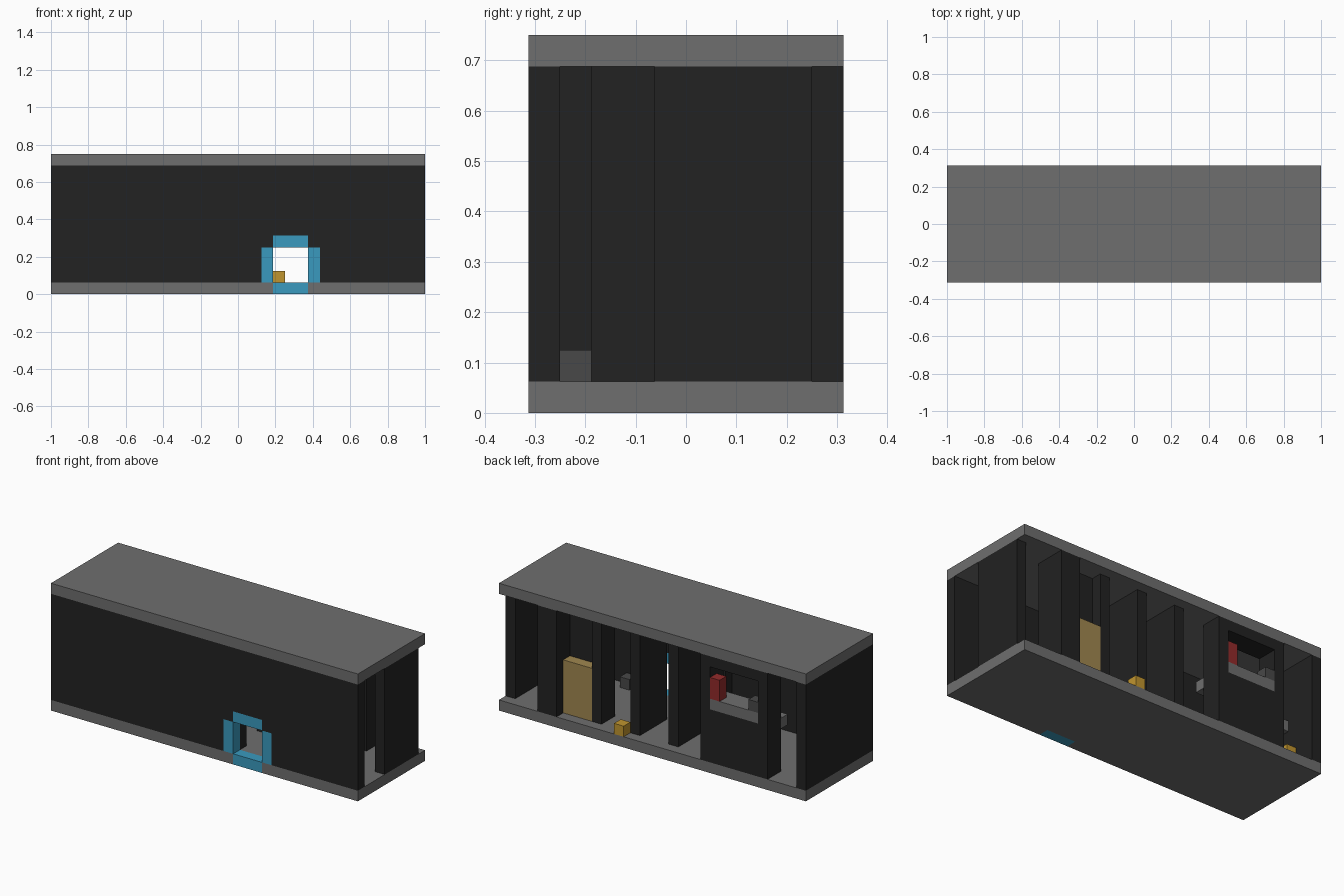
import bpy
import bmesh

UNIT = 1 / 16  # the whole building sits on one block grid

cube = bpy.data.objects.get("Cube")
if cube:
    bpy.data.objects.remove(cube, do_unlink=True)


def material(name, r, g, b):
    mat = bpy.data.materials.new(name)
    mat.use_nodes = True
    mat.diffuse_color = (r, g, b, 1)
    mat.node_tree.nodes["Principled BSDF"].inputs["Base Color"].default_value = (r, g, b, 1)
    return mat


GREY = material("slab grey", .156, .156, .156)
BLACK = material("wall black", .016, .016, .016)
CHARCOAL = material("charcoal grey", .065, .065, .065)
BLUE = material("door frame blue", .042, .323, .521)
GOLD = material("gold", .527, .3, .028)
TAN = material("door tan", .352, .242, .08)
RED = material("red", .29, .024, .024)


def block(bm, x, y, z):
    """Add a box from (low, high) ranges given in grid units."""
    verts = bmesh.ops.create_cube(bm, size=1)["verts"]
    for v in verts:
        for axis, (low, high) in enumerate((x, y, z)):
            v.co[axis] = (high if v.co[axis] > 0 else low) * UNIT


def part(name, mat, *blocks):
    """One object made of one or more grid boxes."""
    bm = bmesh.new()
    for ranges in blocks:
        block(bm, *ranges)
    mesh = bpy.data.meshes.new(name)
    bm.to_mesh(mesh)
    bm.free()
    mesh.materials.append(mat)
    obj = bpy.data.objects.new(name, mesh)
    bpy.context.collection.objects.link(obj)
    return obj


WIDTH, DEPTH = (-16, 16), (-5, 5)
FRONT = (-5, -4)
SLAB, STOREY, ROOF = (0, 1), (1, 11), (11, 12)

# Floor, notched for the door threshold, and roof
part("floor", GREY, (WIDTH, (-4, 5), SLAB),
     ((-16, 3), FRONT, SLAB), ((6, 16), FRONT, SLAB))
part("roof", GREY, (WIDTH, DEPTH, ROOF))

# Front wall around the doorway
part("front_wall", BLACK,
     ((-16, 2), FRONT, STOREY), ((7, 16), FRONT, STOREY),
     ((2, 7), FRONT, (5, 11)),
     ((2, 3), FRONT, (4, 5)), ((6, 7), FRONT, (4, 5)))

# Door frame: threshold, jambs and header
part("door_frame", BLUE,
     ((3, 6), FRONT, SLAB), ((3, 6), FRONT, (4, 5)),
     ((2, 3), FRONT, (1, 4)), ((6, 7), FRONT, (1, 4)))

# End walls: one closed, one with a passage at each side
part("closed_end_wall", BLACK, ((-16, -15), (-4, 5), STOREY))
part("open_end_wall", BLACK, ((15, 16), (-1, 4), STOREY))

# Partitions with a passage between wall and front pillar
for label, x in (("middle", 2), ("inner", -2)):
    span = (x, x + 1)
    part(label + "_partition", BLACK, (span, (0, 4), STOREY), (span, (-4, -3), STOREY))

# Alcove with the tall tan door
part("alcove_walls", BLACK,
     ((10, 12), (2, 5), STOREY), ((6, 7), (2, 4), STOREY), ((7, 10), (2, 3), STOREY))
part("tall_door", TAN, ((7, 10), (3, 4), (1, 6)))

# Rear wall with a serving window
REAR = (3, 5)
part("window_wall", BLACK,
     ((-12, -5), REAR, (1, 6)), ((-12, -5), REAR, (10, 11)),
     ((-12, -11), REAR, (6, 10)), ((-6, -5), REAR, (6, 10)))
part("window_sill", GREY, ((-11, -6), REAR, (6, 7)))
part("red_jar", RED, ((-7, -6), (4, 5), (7, 9)))
part("sill_box", CHARCOAL, ((-11, -10), (4, 5), (7, 8)))
part("inner_shelf", GREY, ((-12, -5), (2, 3), (5, 6)))
part("wall_shelf", GREY, ((-15, -14), (0, 2), (5, 6)))

# Loose blocks on the floor
part("rear_gold_box", GOLD, ((3, 4), (4, 5), (1, 2)))
part("corner_gold_box", GOLD, ((-15, -14), (2, 3), (1, 3)))
part("charcoal_box", CHARCOAL, ((8, 9), (-4, -3), (1, 2)))
